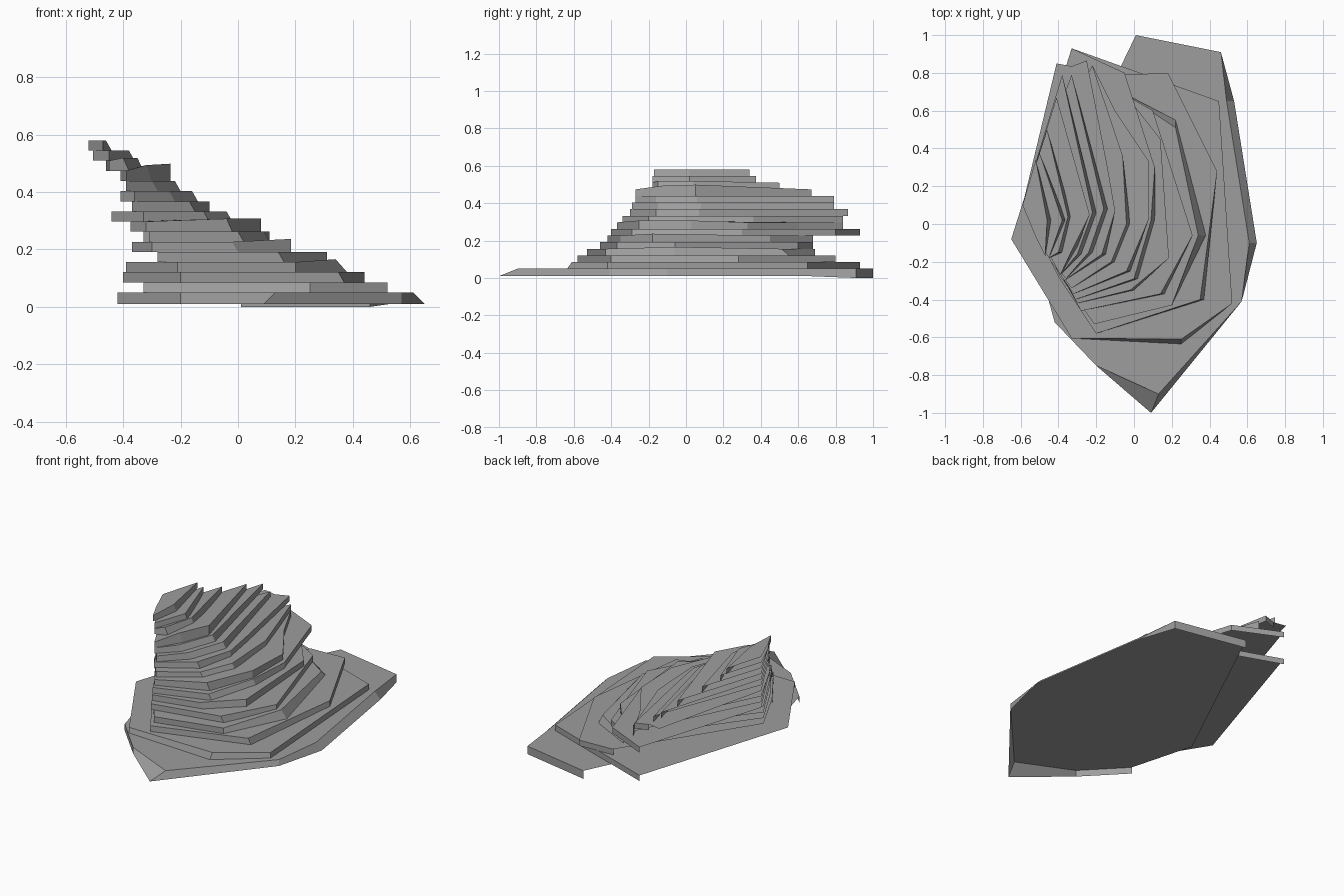
import bpy
import bmesh

if "Cube" in bpy.data.objects:
    bpy.data.objects.remove(bpy.data.objects["Cube"], do_unlink=True)

# One plain stone colour
stone = bpy.data.materials.new("stone_grey")
stone.use_nodes = True
stone_colour = (0.34, 0.34, 0.34, 1)
stone.diffuse_color = stone_colour
stone.node_tree.nodes["Principled BSDF"].inputs["Base Color"].default_value = stone_colour

STEP = 0.0353       # thickness of each rock layer
BASE_TOP = 0.05
layer_count = 0


def slab(name, rim, spine, lean={}):
    """A layer made of a flat top and risers, open below and along the spine.
    The rim runs clockwise from the back to the front; lean maps a rim
    corner to the shift of its upper end."""
    global layer_count
    high = BASE_TOP + STEP * layer_count
    low = high - STEP if layer_count else 0.01
    is_base = layer_count == 0
    layer_count += 1

    bm = bmesh.new()
    lower, upper = [], []
    for i, (x, y) in enumerate(rim):
        dx, dy, dz = lean.get(i, (0, 0, 0))
        foot = 0 if is_base and y > 0.8 else low
        lower.append(bm.verts.new((x, y, foot)))
        upper.append(bm.verts.new((x + dx, y + dy, high + dz)))
    # Risers along the exposed edge
    for i in range(len(rim) - 1):
        bm.faces.new((lower[i + 1], lower[i], upper[i], upper[i + 1]))
    # The top reaches back to the open side
    back = [bm.verts.new((x, y, high)) for x, y in spine]
    bm.faces.new(list(reversed(upper + back)))

    mesh = bpy.data.meshes.new(name)
    bm.to_mesh(mesh)
    bm.free()
    mesh.materials.append(stone)
    layer = bpy.data.objects.new(name, mesh)
    bpy.context.collection.objects.link(layer)


# Shared open-side outlines and corner leans
inner_spine = [(-.53, -.12)]
wide_spine = [(-.65, -.08)]
middle_spine = [(-.55, .02)]
tall_spine = [(-.59, .1), (-.41, .85)]
upper_spine = [(-.59, .1)]
slight = (-.02, 0, 0)
steep = (-.04, 0, 0)
raised = (-.02, 0, .01)

# Broad foot of the outcrop
slab("base_slab",
     [(.01, 1), (.46, .91), (.53, .65), (.65, -.1), (.57, -.41),
      (.09, -1), (-.2, -.75), (-.42, -.52)], inner_spine,
     lean={2: steep, 3: steep, 5: (.04, .1, 0)})
slab("foot_ledge",
     [(-.33, .93), (.45, .65), (.52, -.42), (.25, -.635), (-.33, -.605)],
     wide_spine, lean={3: (0, .025, 0)})
slab("lower_ledge",
     [(-.05, .79), (.18, .8), (.44, .28), (.37, -.4), (-.2, -.58), (-.4, -.28)],
     middle_spine, lean={3: slight})
slab("lower_shelf",
     [(-.05, .69), (.22, .55), (.38, -.06), (.2, -.43), (-.21, -.53), (-.39, -.28)],
     middle_spine, lean={1: (0, -.04, 0), 2: (-.04, 0, .01)})

# Middle terraces
slab("wide_terrace",
     [(-.04, .68), (.1, .6), (.31, -.06), (.16, -.37), (-.28, -.46)],
     middle_spine, lean={3: slight})
slab("stepped_terrace",
     [(-.04, .68), (.14, .45), (.185, -.18), (0, -.35), (-.3, -.42), (-.37, -.3)],
     middle_spine, lean={2: (0, 0, .01), 3: slight})
slab("long_terrace",
     [(-.33, .93), (-.05, .8), (.11, .3), (.11, .02), (.02, -.29), (-.31, -.4)],
     upper_spine, lean={3: slight, 4: slight})
slab("bent_terrace",
     [(-.22, .84), (-.1, .6), (.08, .33), (.08, .03), (-.02, -.25), (-.32, -.37),
      (-.375, -.29)], upper_spine, lean={3: (0, 0, .01), 4: raised})
slab("narrow_terrace",
     [(-.22, .84), (-.06, .36), (-.02, 0), (-.1, -.2), (-.33, -.34), (-.44, -.2)],
     upper_spine, lean={2: slight, 3: slight})

# Upper steps
slab("first_upper_step",
     [(-.33, .835), (-.25, .865), (-.14, .3), (-.1, .07), (-.15, -.16), (-.37, -.3)],
     tall_spine, lean={4: slight})
slab("second_upper_step",
     [(-.33, .79), (-.14, .08), (-.22, -.15), (-.36, -.29), (-.41, -.23)],
     upper_spine, lean={1: slight, 2: slight})
slab("third_upper_step",
     [(-.38, .79), (-.2, .06), (-.28, -.16), (-.39, -.27)],
     upper_spine, lean={1: slight, 2: slight})
slab("fourth_upper_step",
     [(-.41, .67), (-.235, .05), (-.3, -.12), (-.39, -.27)],
     upper_spine, lean={1: (0, 0, .025), 2: (-.02, 0, .02)})

# Summit layers
slab("lower_summit",
     [(-.46, .5), (-.33, .04), (-.38, -.15), (-.45, -.18)],
     upper_spine, lean={1: raised, 2: raised})
slab("middle_summit",
     [(-.5, .375), (-.36, .02), (-.45, -.18), (-.505, -.1)],
     upper_spine, lean={1: slight})
slab("top_summit",
     [(-.52, .34), (-.44, .02), (-.47, -.17), (-.52, -.07)],
     upper_spine, lean={1: slight})
